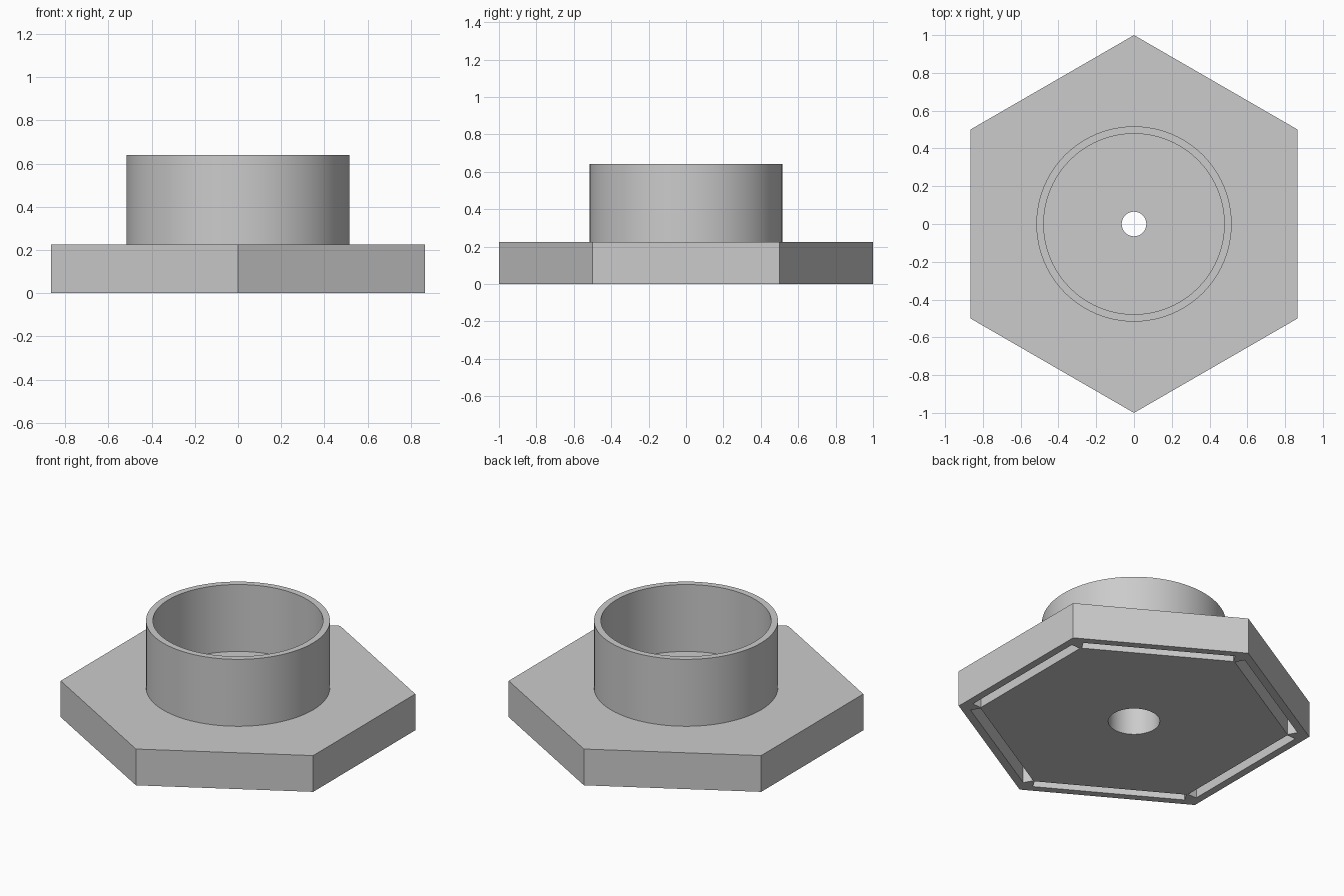
import bpy, bmesh, math
from mathutils import Matrix

cube = bpy.data.objects.get("Cube")
if cube:
    bpy.data.objects.remove(cube, do_unlink=True)

PLATE_TOP, TUBE_TOP = 0.225, 0.64
POCKET = 0.18          # depth of the recesses in the underside
OVER = 0.05            # cutter overshoot

grey = bpy.data.materials.new("plain grey")
grey.use_nodes = True
grey.diffuse_color = (0.6, 0.6, 0.6, 1)
grey.node_tree.nodes["Principled BSDF"].inputs["Base Color"].default_value = (0.6, 0.6, 0.6, 1)


def add_object(name, bm):
    bmesh.ops.recalc_face_normals(bm, faces=bm.faces)
    mesh = bpy.data.meshes.new(name)
    bm.to_mesh(mesh)
    bm.free()
    mesh.materials.append(grey)
    obj = bpy.data.objects.new(name, mesh)
    bpy.context.collection.objects.link(obj)
    return obj


def prism(name, radius, low, high, sides=96):
    """Upright prism with its first corner towards +y."""
    bm = bmesh.new()
    ring = []
    for i in range(sides):
        a = math.pi / 2 + math.tau * i / sides
        ring.append(bm.verts.new((radius * math.cos(a), radius * math.sin(a), low)))
    base = bm.faces.new(ring)
    top = bmesh.ops.extrude_face_region(bm, geom=[base], use_keep_orig=True)
    moved = [v for v in top["geom"] if isinstance(v, bmesh.types.BMVert)]
    bmesh.ops.translate(bm, verts=moved, vec=(0, 0, high - low))
    return add_object(name, bm)


def slot_boxes(name):
    """Six straight slots, one along each side of the plate."""
    bm = bmesh.new()
    height = POCKET + OVER
    for i in range(6):
        m = (Matrix.Rotation(math.tau * i / 6, 4, 'Z')
             @ Matrix.Translation((0.79, 0, POCKET - height / 2))
             @ Matrix.Diagonal((0.06, 0.866, height, 1)))
        bmesh.ops.create_cube(bm, size=1, matrix=m)
    return add_object(name, bm)


def cut(target, cutter):
    mod = target.modifiers.new("cut", 'BOOLEAN')
    mod.operation = 'DIFFERENCE'
    mod.solver = 'EXACT'
    mod.object = cutter
    cutter.hide_render = True
    bpy.context.view_layer.objects.active = target
    bpy.ops.object.modifier_apply(modifier=mod.name)
    bpy.data.objects.remove(cutter, do_unlink=True)


# Hexagonal plate with side slots, wide bore below and small hole above
plate = prism("hex_plate", 1.0, 0, PLATE_TOP, sides=6)
cut(plate, slot_boxes("slot_cutter"))
cut(plate, prism("bore_cutter", 0.145, -OVER, POCKET + 0.01))
cut(plate, prism("hole_cutter", 0.065, POCKET - OVER, PLATE_TOP + OVER))

# Thin round collar standing on the plate
collar = prism("round_collar", 0.517, PLATE_TOP, TUBE_TOP)
cut(collar, prism("collar_cutter", 0.478, PLATE_TOP - OVER, TUBE_TOP + OVER))

# Smooth round walls, sharp rims
for obj in (plate, collar):
    bpy.ops.object.select_all(action='DESELECT')
    obj.select_set(True)
    bpy.context.view_layer.objects.active = obj
    bpy.ops.object.shade_smooth_by_angle(angle=math.radians(30))
